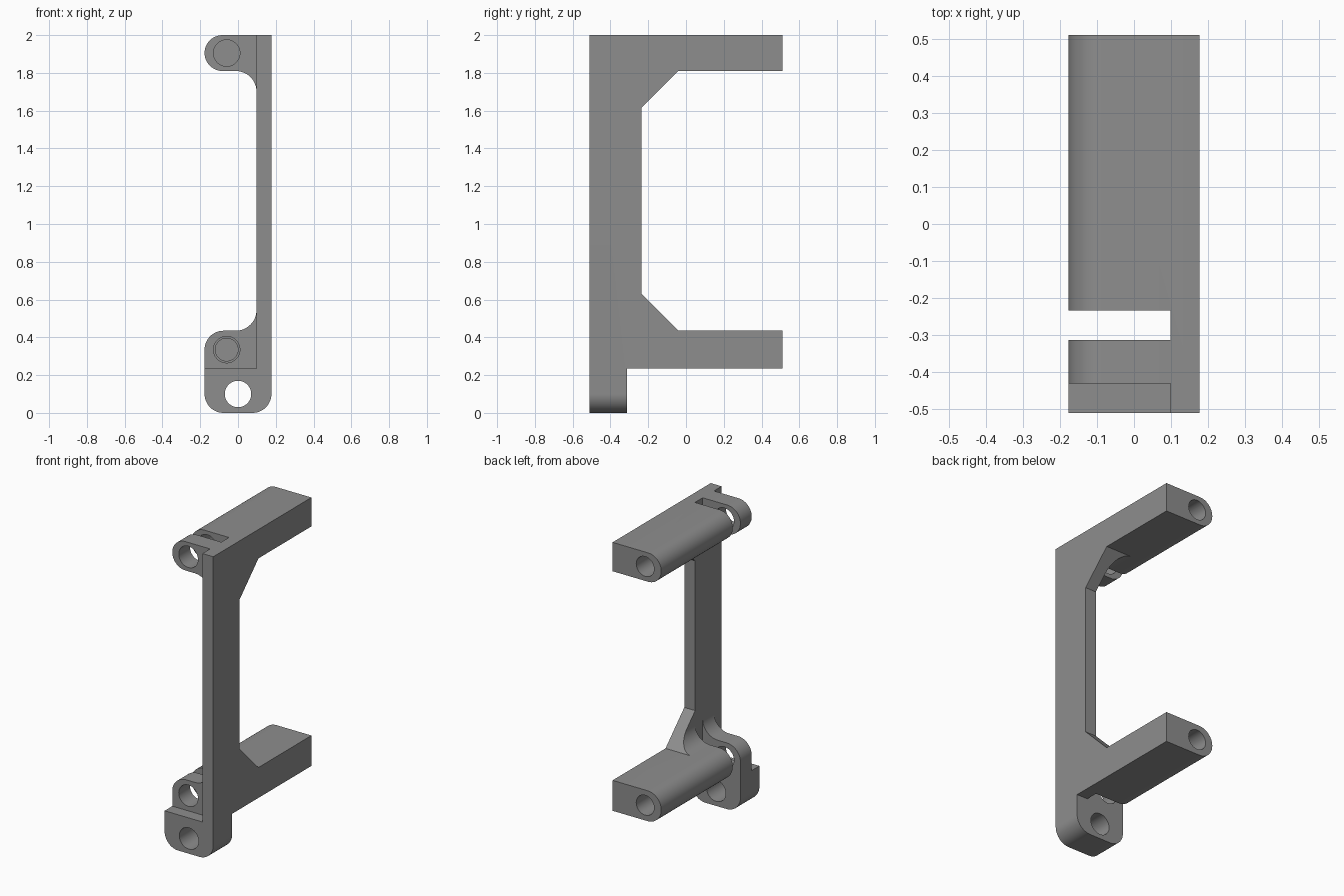
import bpy, bmesh, math

if "Cube" in bpy.data.objects:
    bpy.data.objects.remove(bpy.data.objects["Cube"])

X0, X1, XP = -0.177, 0.177, 0.098   # outer faces and inner face of the side plate
Y0, Y1 = -0.51, 0.51

grey = bpy.data.materials.new("grey plastic")
grey.diffuse_color = (0.27, 0.27, 0.27, 1)
grey.use_nodes = True
grey.node_tree.nodes["Principled BSDF"].inputs["Base Color"].default_value = grey.diffuse_color


def prism(name, profile, lo, hi, axis):
    """Extrude a closed 2D profile: (x, z) along y, or (y, z) along x."""
    bm = bmesh.new()
    put = (lambda a, b: (a, lo, b)) if axis == 'Y' else (lambda a, b: (lo, a, b))
    face = bm.faces.new([bm.verts.new(put(a, b)) for a, b in profile])
    ext = bmesh.ops.extrude_face_region(bm, geom=[face])
    d = (0, hi - lo, 0) if axis == 'Y' else (hi - lo, 0, 0)
    bmesh.ops.translate(bm, vec=d, verts=[v for v in ext['geom'] if isinstance(v, bmesh.types.BMVert)])
    bmesh.ops.recalc_face_normals(bm, faces=bm.faces)
    mesh = bpy.data.meshes.new(name)
    bm.to_mesh(mesh)
    bm.free()
    mesh.materials.append(grey)
    obj = bpy.data.objects.new(name, mesh)
    bpy.context.collection.objects.link(obj)
    return obj


def arc(cx, cz, r, a0, a1, n=12):
    return [(cx + r * math.cos(math.radians(a0 + (a1 - a0) * i / n)),
             cz + r * math.sin(math.radians(a0 + (a1 - a0) * i / n))) for i in range(n + 1)]


def combine(target, tool, operation):
    mod = target.modifiers.new(operation.lower(), 'BOOLEAN')
    mod.operation, mod.solver, mod.object = operation, 'EXACT', tool
    bpy.context.view_layer.objects.active = target
    bpy.ops.object.modifier_apply(modifier=mod.name)
    bpy.data.objects.remove(tool)


def bore(target, x, z, r, lo, hi):
    combine(target, prism("bore_cutter", arc(x, z, r, 0, 360, 48)[:-1], lo, hi, 'Y'), 'DIFFERENCE')


# Side plate: C-shaped outline with chamfered inner corners
bracket = prism("bracket", [
    (Y0, 0.235), (Y1, 0.235), (Y1, 0.435), (-0.04, 0.435), (-0.235, 0.63),
    (-0.235, 1.615), (-0.04, 1.81), (Y1, 1.81), (Y1, 2.0), (Y0, 2.0)], XP, X1, 'X')

# Foot with rounded lower corners and a through hole
foot = prism("foot", [(X0, 0.235)] + arc(X0 + 0.1, 0.1, 0.1, 180, 270)
             + arc(X1 - 0.1, 0.1, 0.1, 270, 360) + [(X1, 0.235)], Y0, -0.313, 'Y')
bore(foot, 0, 0.1, 0.07, -0.6, 0)
combine(bracket, foot, 'UNION')

F = 0.11   # fillet radius between arms and plate
for name, zb, zt, upper in (("lower", 0.235, 0.435, False), ("upper", 1.81, 2.0, True)):
    r, zc = (zt - zb) / 2, (zt + zb) / 2
    top_round, low_round = arc(X0 + r, zc, r, 90, 180), arc(X0 + r, zc, r, 180, 270)
    if upper:
        fillet = arc(XP - F, zb - F, F, 90, 0)
        body = low_round + fillet + [(XP, zt)]
        arm_profile = lug_profile = top_round + body[1:]
    else:
        fillet = arc(XP - F, zt + F, F, 0, -90)
        arm_profile = top_round + low_round[1:] + [(XP, zb)] + fillet
        lug_profile = top_round + [(X0, zb), (XP, zb)] + fillet
    # Front lug with a hole straight through
    lug = prism(name + "_lug", lug_profile, -0.43, -0.313, 'Y')
    bore(lug, -0.06, zc, 0.07, -0.6, -0.25)
    # Long arm with blind holes in both ends
    arm = prism(name + "_arm", arm_profile, -0.233, Y1, 'Y')
    bore(arm, -0.06, zc, 0.07 if upper else 0.06, -0.3, 0.05)
    bore(arm, -0.06, zc, 0.065, 0.2, 0.6)
    # Chamfer trims the fillet along the plate's inner corner
    s, z = (-1, zb) if upper else (1, zt)
    wedge = prism("wedge_cutter", [(-0.235, z + s * 0.195), (-0.04, z), (0.6, z),
                                   (0.6, z + s * 0.4), (-0.235, z + s * 0.4)], -0.3, 0.3, 'X')
    combine(arm, wedge, 'DIFFERENCE')
    combine(bracket, lug, 'UNION')
    combine(bracket, arm, 'UNION')

# Merge coplanar faces and smooth the curved surfaces
bm = bmesh.new()
bm.from_mesh(bracket.data)
bmesh.ops.remove_doubles(bm, verts=bm.verts, dist=0.0002)
bmesh.ops.dissolve_limit(bm, angle_limit=math.radians(0.5), verts=bm.verts, edges=bm.edges)
bm.to_mesh(bracket.data)
bm.free()
bpy.ops.object.select_all(action='DESELECT')
bracket.select_set(True)
bpy.context.view_layer.objects.active = bracket
bpy.ops.object.shade_smooth_by_angle(angle=math.radians(30))
